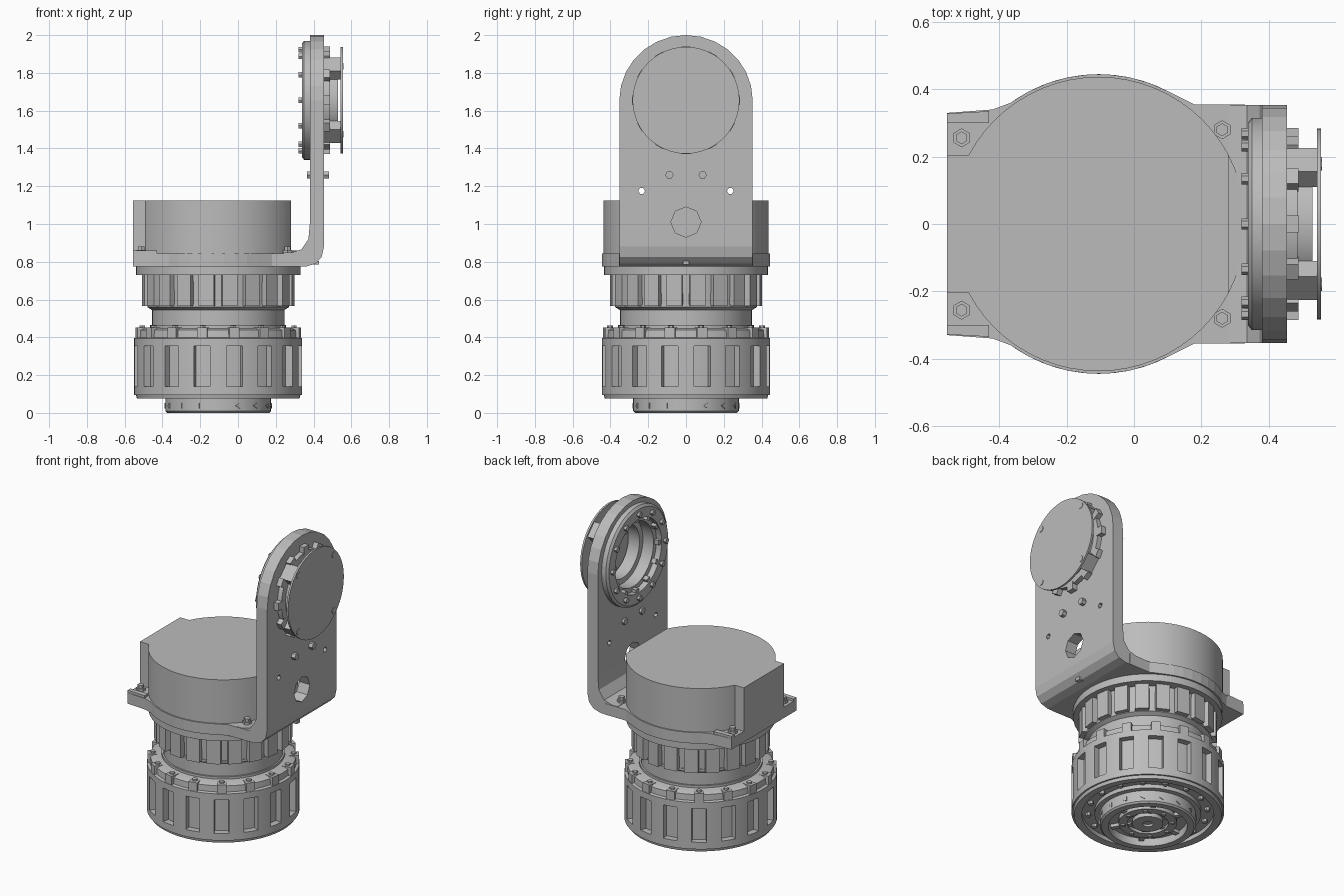
import bpy, bmesh, math
from mathutils import Matrix, Vector

if "Cube" in bpy.data.objects:
    bpy.data.objects.remove(bpy.data.objects["Cube"], do_unlink=True)

grey = bpy.data.materials.new("machined grey")
grey.use_nodes = True
grey.diffuse_color = (0.5, 0.5, 0.5, 1)
grey.node_tree.nodes["Principled BSDF"].inputs["Base Color"].default_value = (0.5, 0.5, 0.5, 1)

CX = -0.105                    # motor axis
HUB = 1.655                    # joint axis height
TO_X = Matrix.Rotation(math.pi / 2, 4, 'Y')
MOTOR = Matrix.Translation((CX, 0, 0))
JOINT = Matrix.Translation((0, 0, HUB)) @ TO_X


def finish(name, bm, smooth=True):
    bmesh.ops.remove_doubles(bm, verts=bm.verts, dist=0.0001)
    bmesh.ops.recalc_face_normals(bm, faces=bm.faces)
    mesh = bpy.data.meshes.new(name)
    bm.to_mesh(mesh)
    bm.free()
    obj = bpy.data.objects.new(name, mesh)
    bpy.context.collection.objects.link(obj)
    mesh.materials.append(grey)
    bpy.ops.object.select_all(action='DESELECT')
    obj.select_set(True)
    bpy.context.view_layer.objects.active = obj
    if smooth:
        bpy.ops.object.shade_smooth_by_angle(angle=math.radians(30))
    return obj


def lathe(name, profile, place, segs=48, pocket=None):
    """Revolve (radius, height) points; close onto the axis or back to the start."""
    bm = bmesh.new()
    rings = [[bm.verts.new((r * math.cos(a), r * math.sin(a), z)) for r, z in profile]
             for a in (math.tau * i / segs for i in range(segs))]
    n = len(profile)
    for i in range(segs):
        a, b = rings[i], rings[(i + 1) % segs]
        for j in range(n):
            k = (j + 1) % n
            if profile[j][0] + profile[k][0] > 0:
                bm.faces.new((a[j], a[k], b[k], b[j]))
    if pocket:
        pocket(bm)
    bm.transform(place)
    return finish(name, bm)


def tube(name, r0, r1, z0, z1, place, segs=48):
    return lathe(name, [(r0, z0), (r1, z0), (r1, z1), (r0, z1)], place, segs)


def prism(name, outline, lo, hi, plane="xy"):
    """Extrude an outline given in the xy, yz or xz plane."""
    put = {"xy": lambda a, b, h: (a, b, h), "yz": lambda a, b, h: (h, a, b),
           "xz": lambda a, b, h: (a, h, b)}[plane]
    bm = bmesh.new()
    face = bm.faces.new([bm.verts.new(put(a, b, lo)) for a, b in outline])
    new = bmesh.ops.extrude_face_region(bm, geom=[face])["geom"]
    shift = Vector(put(0, 0, hi - lo))
    bmesh.ops.translate(bm, vec=shift, verts=[v for v in new if isinstance(v, bmesh.types.BMVert)])
    return finish(name, bm, False)


def studs(name, spots, radius, lo, hi, base=Matrix(), sides=6):
    """One object with a small prism at every (a, b) spot of the base plane."""
    bm = bmesh.new()
    for a, b in spots:
        bmesh.ops.create_cone(bm, cap_ends=True, segments=sides, radius1=radius, radius2=radius,
                              depth=hi - lo, matrix=base @ Matrix.Translation((a, b, (lo + hi) / 2)))
    return finish(name, bm, False)


def radial_blocks(name, count, r0, r1, width, z0, z1, place, phase=0.0):
    bm = bmesh.new()
    for i in range(count):
        turn = Matrix.Rotation(math.tau * (i + phase) / count, 4, 'Z')
        size = Matrix.Diagonal((r1 - r0, width, z1 - z0, 1))
        bmesh.ops.create_cube(bm, size=1, matrix=place @ turn @ Matrix.Translation(
            ((r0 + r1) / 2, 0, (z0 + z1) / 2)) @ size)
    return finish(name, bm, False)


def circle(radius, count, phase=0.0):
    return [(radius * math.cos(math.tau * (i + phase) / count),
             radius * math.sin(math.tau * (i + phase) / count)) for i in range(count)]


def boolean(obj, cutter, mode='DIFFERENCE'):
    cutter.hide_render = True
    bpy.context.view_layer.objects.active = obj
    mod = obj.modifiers.new("cut", 'BOOLEAN')
    mod.operation, mod.object, mod.solver = mode, cutter, 'EXACT'
    bpy.ops.object.modifier_apply(modifier=mod.name)
    bpy.data.objects.remove(cutter, do_unlink=True)


# Base ring with a stepped hollow underside
lathe("base_ring", [(0, .03), (.03, .03), (.03, .015), (.09, .015), (.09, .04), (.12, .04),
                    (.12, .02), (.17, .02), (.17, .05), (.23, .05), (.23, 0), (.27, 0),
                    (.28, .01), (.28, .09), (0, .09)], MOTOR)
radial_blocks("base_ring_ribs", 6, .10, .225, .03, .03, .05, MOTOR)
studs("base_face_screws", circle(.145, 8), .014, .01, .03, MOTOR)
side_marks = bmesh.new()
for i in range(16):
    turn = Matrix.Rotation(math.tau * i / 16, 4, 'Z')
    bmesh.ops.create_cone(side_marks, cap_ends=True, segments=3, radius1=.017, radius2=.017, depth=.008,
                          matrix=MOTOR @ turn @ Matrix.Translation((.28, 0, .038)) @ TO_X
                          @ Matrix.Rotation(math.pi, 4, 'Z'))
finish("base_ring_side_screws", side_marks, False)


# Large drum with sixteen recessed windows
def windows(bm):
    picked = []
    for f in bm.faces:
        c = f.calc_center_median()
        seg = int((math.atan2(c.y, c.x) % math.tau) / (math.tau / 64))
        if .14 < c.z < .355 and c.xy.length > .43 and seg % 4 in (1, 2):
            picked.append(f)
    new = bmesh.ops.extrude_face_region(bm, geom=picked)["geom"]
    for v in new:
        if isinstance(v, bmesh.types.BMVert):
            v.co.xy *= .91
    bmesh.ops.delete(bm, geom=[f for f in picked if f.is_valid], context='FACES')


lathe("drum", [(0, .08), (.31, .08), (.31, .105), (.385, .105), (.385, .078), (.43, .075),
               (.435, .095), (.445, .095), (.445, .14), (.445, .355), (.445, .395), (.428, .4),
               (.425, .438), (.4, .45), (0, .45)], MOTOR, 64, windows)
radial_blocks("drum_top_tabs", 16, .385, .442, .055, .39, .452, MOTOR, .5)
studs("drum_top_screws", circle(.41, 16, .5), .016, .44, .462, MOTOR)
studs("drum_bottom_screws", circle(.348, 16), .016, .085, .11, MOTOR)

# Neck, fluted collar and flange
lathe("neck", [(0, .44), (.36, .44), (.36, .465), (.35, .465), (.35, .545), (.375, .56),
               (.375, .575), (0, .575)], MOTOR)
lathe("collar_core", [(0, .57), (.37, .57), (.375, .735), (0, .735)], MOTOR)
radial_blocks("collar_teeth", 20, .33, .402, .082, .565, .735, MOTOR, .5)
lathe("flange", [(0, .73), (.435, .73), (.435, .78), (0, .78)], MOTOR)

# Housing: cylinder trimmed flat towards the arm, with a block on the far side
housing = lathe("housing", [(0, .775), (.437, .775), (.437, 1.125), (0, 1.125)], MOTOR, 64)
boolean(housing, prism("trim", [(.28, -1), (1, -1), (1, 1), (.28, 1)], .86, 2))
prism("housing_block", [(-.555, -.205), (-.4, -.205), (-.4, .205), (-.555, .205)], .8, 1.125)

# Mounting plate blending into the round housing
arc = [(CX + .445 * math.cos(math.radians(a)), .445 * math.sin(math.radians(a)))
       for a in range(126, 54, -8)]
half = [(-.555, .33), (-.42, .34)] + arc + [(.18, .355), (.33, .355)]
prism("mounting_plate", half + [(x, -y) for x, y in reversed(half)], .775, .845)
for side, label in ((1, "left"), (-1, "right")):
    prism(label + "_plate_lip", [(-.555, side * .3), (-.43, side * .3), (-.43, side * .335),
                                 (-.555, side * .328)], .8, .86)
corners = [(x, s * y) for x, y in ((-.512, .256), (.262, .28)) for s in (1, -1)]
studs("plate_washers", corners, .028, .84, .862)
studs("plate_screws", corners, .019, .84, .882)

# Bent arm: side profile intersected with an arched outline
arm = prism("arm", [(.24, .775), (.36, .775), (.41, .79), (.443, .825), (.455, .88), (.455, 2.1),
                    (.38, 2.1), (.38, 1), (.373, .92), (.335, .865), (.28, .848), (.24, .848)],
            -.353, .353, "xz")
arch = [(.353 * math.cos(t), HUB + .345 * math.sin(t)) for t in
        (math.pi * i / 14 for i in range(15))]
boolean(arm, prism("arch", [(-.353, .7), (.353, .7)] + arch, 0, 1, "yz"), 'INTERSECT')
boolean(arm, studs("hub_bore", [(0, 0)], .25, .3, .6, JOINT, 32))
boolean(arm, studs("cable_hole", [(-1.01, 0)], .08, .3, .6, TO_X, 8))
boolean(arm, studs("pin_holes", [(-1.175, .235), (-1.175, -.235)], .018, .3, .6, TO_X, 6))
studs("arm_screws", [(-1.26, .088), (-1.26, -.088)], .022, .365, .482, TO_X)
prism("arm_bend_plug", [(-.016, .785), (.016, .785), (.016, .805), (-.016, .805)], .38, .43, "yz")

# Joint ring on the inner face of the arm
lathe("joint_ring", [(.235, .338), (.3, .338), (.315, .35), (.315, .385), (.235, .385)], JOINT)
studs("joint_inner_screws", circle(.268, 12), .017, .32, .345, JOINT)
radial_blocks("joint_inner_lugs", 12, .215, .245, .03, .345, .385, JOINT)

# Bearing sleeve, outer nuts, posts and cover
tube("bearing_sleeve", .205, .25, .375, .485, JOINT)
tube("bearing_inner_ring", .17, .21, .45, .53, JOINT)
radial_blocks("joint_outer_nuts", 12, .235, .285, .05, .45, .488, JOINT)
radial_blocks("cover_posts", 4, .205, .27, .1, .455, .546, JOINT, .5)
lathe("cover", [(0, .543), (.283, .543), (.283, .555), (0, .555)], JOINT)
studs("cover_screws", circle(.254, 4, .5), .02, .55, .558, JOINT)
